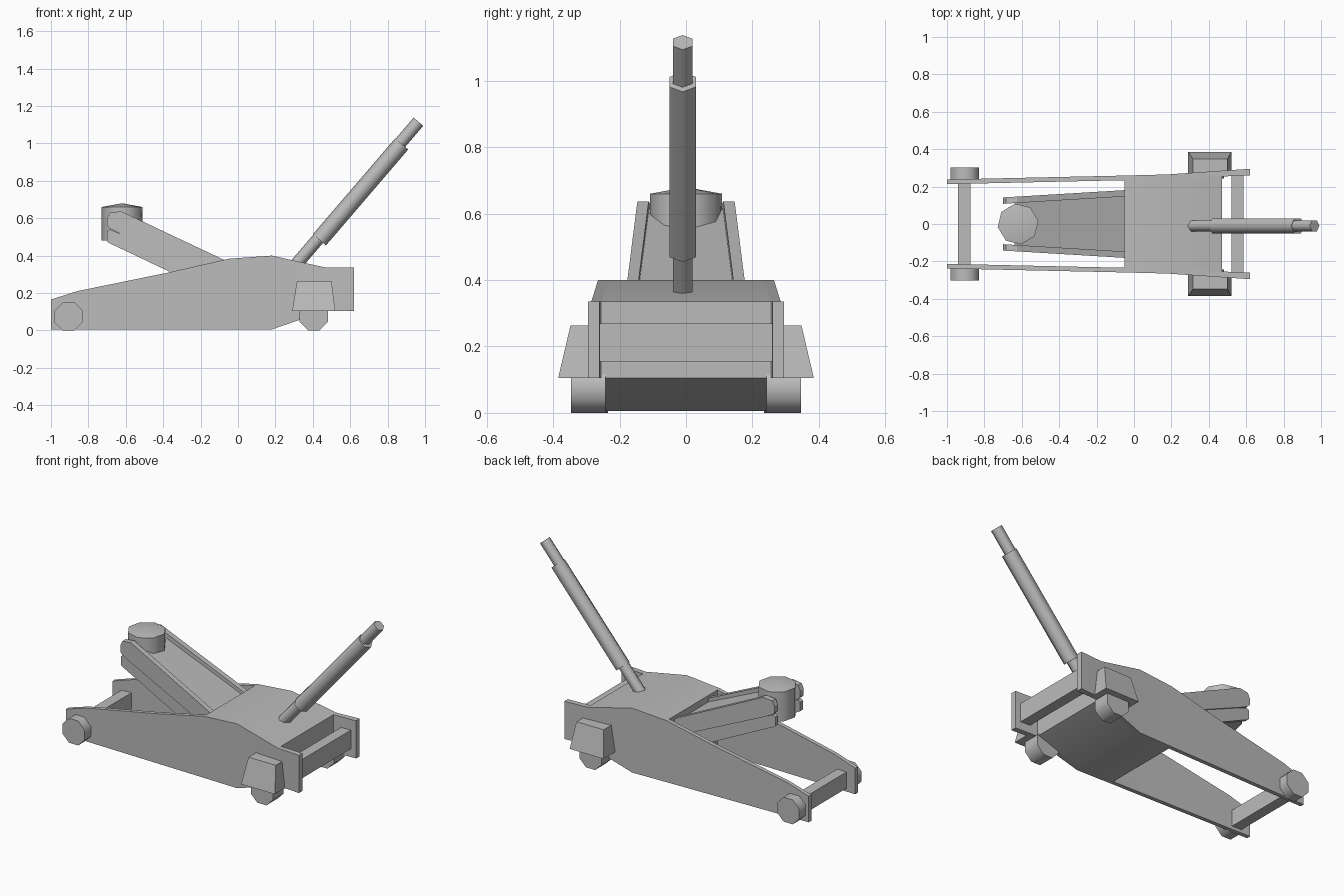
import bpy
import bmesh
import math
from mathutils import Vector

cube = bpy.data.objects.get("Cube")
if cube:
    bpy.data.objects.remove(cube)

GREY = (0.5, 0.5, 0.5, 1)
metal = bpy.data.materials.new("plain grey metal")
metal.diffuse_color = GREY
metal.use_nodes = True
metal.node_tree.nodes["Principled BSDF"].inputs["Base Color"].default_value = GREY


def finish(name, bm, angle):
    """Turn a bmesh into a shaded object."""
    bmesh.ops.recalc_face_normals(bm, faces=bm.faces)
    mesh = bpy.data.meshes.new(name)
    bm.to_mesh(mesh)
    bm.free()
    mesh.materials.append(metal)
    obj = bpy.data.objects.new(name, mesh)
    bpy.context.collection.objects.link(obj)
    bpy.ops.object.select_all(action="DESELECT")
    obj.select_set(True)
    bpy.context.view_layer.objects.active = obj
    bpy.ops.object.shade_smooth_by_angle(angle=math.radians(angle))
    return obj


def loft(name, stations, angle=20):
    """Skin rectangles given as (x, y0, y1, z0, z1)."""
    bm = bmesh.new()
    rings = [[bm.verts.new(p) for p in ((x, y0, z0), (x, y1, z0), (x, y1, z1), (x, y0, z1))]
             for x, y0, y1, z0, z1 in stations]
    for a, b in zip(rings, rings[1:]):
        for i in range(4):
            j = (i + 1) % 4
            bm.faces.new((a[i], a[j], b[j], b[i]))
    bm.faces.new(rings[0])
    bm.faces.new(rings[-1])
    return finish(name, bm, angle)


def box(name, x0, x1, y0, y1, z0, z1):
    return loft(name, [(x0, y0, y1, z0, z1), (x1, y0, y1, z0, z1)])


def rod(name, start, end, radius, sides, turn=0.0, tip=0.0):
    """Many-sided bar between two points, with an optional low point on its end."""
    bm = bmesh.new()
    start, end = Vector(start), Vector(end)
    axis = (end - start).normalized()
    side = Vector((0, 1, 0)) if abs(axis.y) < 0.9 else Vector((1, 0, 0))
    other = axis.cross(side)
    rings = []
    for centre in (start, end):
        ring = []
        for i in range(sides):
            a = math.tau * (i + turn) / sides
            ring.append(bm.verts.new(centre + radius * (side * math.cos(a) + other * math.sin(a))))
        rings.append(ring)
    a, b = rings
    apex = bm.verts.new(end + axis * tip) if tip else None
    for i in range(sides):
        j = (i + 1) % sides
        bm.faces.new((a[i], a[j], b[j], b[i]))
        if apex:
            bm.faces.new((b[i], b[j], apex))
    bm.faces.new(a)
    if not apex:
        bm.faces.new(b)
    return finish(name, bm, 62)


# Frame outline: x, bottom z, top z, inner y, outer y
frame = [
    (-1.0, 0.005, 0.165, 0.213, 0.238),
    (-0.86, 0.005, 0.21, 0.216, 0.241),
    (-0.37, 0.005, 0.31, 0.227, 0.252),
    (-0.05, 0.005, 0.383, 0.234, 0.259),
    (0.18, 0.005, 0.40, 0.238, 0.265),
    (0.47, 0.105, 0.336, 0.254, 0.285),
    (0.62, 0.105, 0.336, 0.26, 0.295),
]
loft("main_body", [(x, -yi, yi, zb, zt) for x, zb, zt, yi, yo in frame[3:6]])

for side, sign in (("front", -1), ("back", 1)):
    # Side plate
    loft(side + "_side_plate",
         [(x, sign * yi, sign * yo, zb, zt) for x, zb, zt, yi, yo in frame])

    # Wheels
    flat_radius = 0.075 / math.cos(math.pi / 8)
    rod(side + "_fixed_wheel", (-0.905, sign * 0.235, 0.075),
        (-0.905, sign * 0.302, 0.075), flat_radius, 8, 0.5)
    rod(side + "_caster_wheel", (0.405, sign * 0.243, 0.075),
        (0.405, sign * 0.347, 0.075), flat_radius, 8, 0.5)

    # Tapered caster housing
    bm = bmesh.new()
    rings = []
    for x0, x1, y, z in ((0.29, 0.52, 0.385, 0.105), (0.315, 0.5, 0.348, 0.263)):
        rings.append([bm.verts.new(p) for p in (
            (x0, sign * 0.27, z), (x1, sign * 0.27, z), (x1, sign * y, z), (x0, sign * y, z))])
    low, high = rings
    for i in range(4):
        j = (i + 1) % 4
        bm.faces.new((low[i], low[j], high[j], high[i]))
    bm.faces.new(low)
    bm.faces.new(high)
    finish(side + "_caster_housing", bm, 20)

    # Lifting arm rails, one above the other
    def rail(name, points, inset):
        stations = []
        for x, zb, zt in points:
            y = 0.108 + (x + 0.7) * 0.06
            stations.append((x, sign * y, sign * (y + 0.034 - inset), zb, zt))
        loft(name, stations)

    rail(side + "_upper_arm_rail",
         [(-0.7, 0.56, 0.6), (-0.685, 0.545, 0.63), (-0.625, 0.515, 0.637), (0.0, 0.235, 0.342)], 0)
    rail(side + "_lower_arm_rail",
         [(-0.7, 0.475, 0.53), (-0.685, 0.465, 0.54), (-0.625, 0.437, 0.515), (0.0, 0.14, 0.235)], 0.008)

# Web between the arm rails
loft("arm_web", [(-0.64, -0.115, 0.115, 0.56, 0.615), (0.0, -0.155, 0.155, 0.26, 0.32)])

# Lifting saddle with a shallow peak
rod("lifting_saddle", (-0.62, 0, 0.48), (-0.62, 0, 0.66), 0.11, 8, 0.2, 0.02)

# Cross bars
box("front_cross_bar", -0.94, -0.875, -0.22, 0.22, 0.025, 0.125)
box("rear_cross_bar", 0.52, 0.585, -0.262, 0.262, 0.155, 0.27)

# Handle
rod("handle_core", (0.30, -0.01, 0.34), (0.965, -0.01, 1.116), 0.034, 6, 0.5)
rod("handle_sleeve", (0.435, -0.01, 0.484), (0.875, -0.01, 0.997), 0.046, 6, 0.5)
